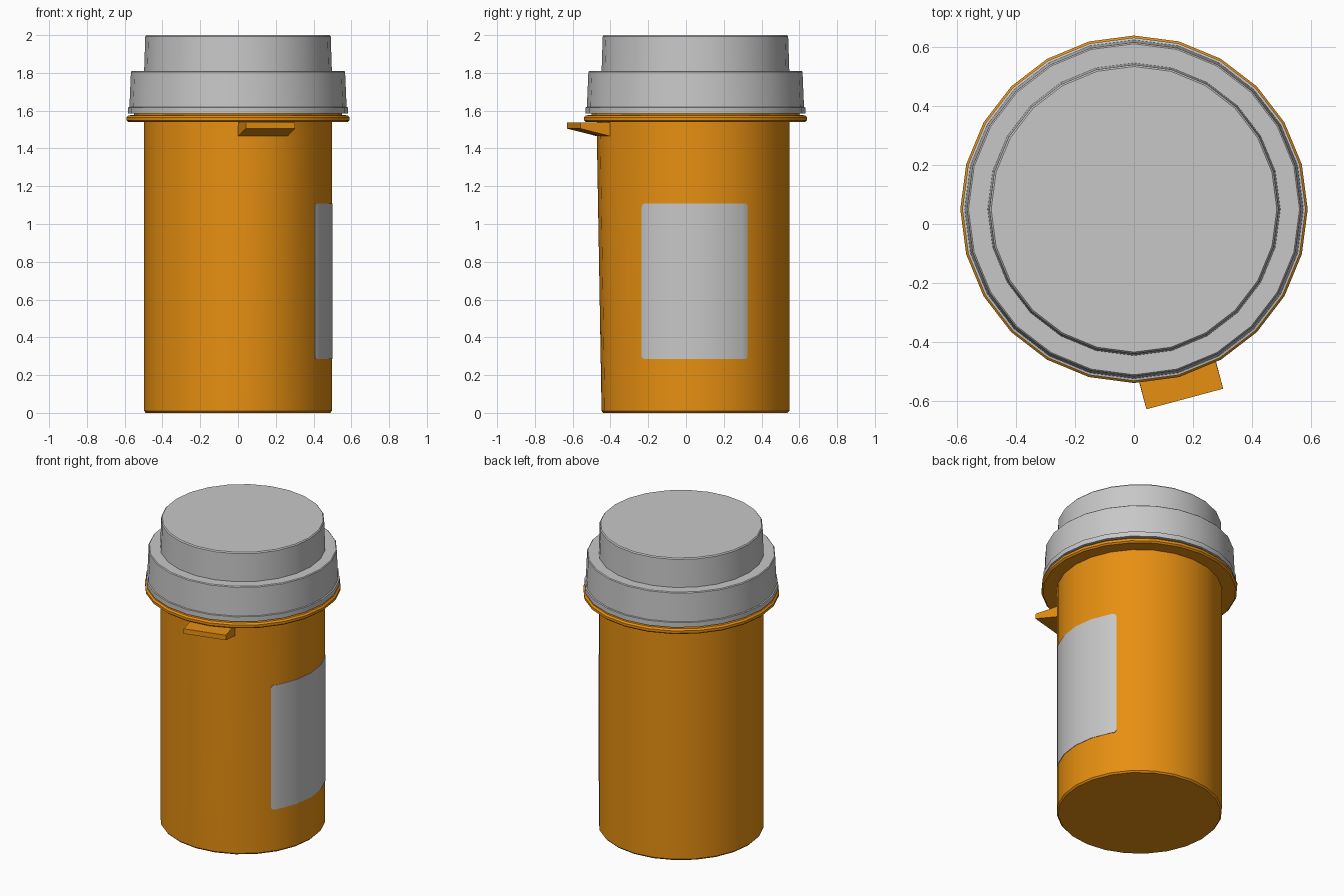
import bpy, bmesh
from math import sin, cos, radians

cube = bpy.data.objects.get("Cube")
if cube:
    bpy.data.objects.remove(cube, do_unlink=True)

SIDES = 24
STEP = 360 / SIDES
AXIS_Y = 0.05
BODY_R = 0.497


def material(name, rgb):
    m = bpy.data.materials.new(name)
    m.use_nodes = True
    m.diffuse_color = (*rgb, 1)
    m.node_tree.nodes["Principled BSDF"].inputs["Base Color"].default_value = (*rgb, 1)
    return m


amber = material("amber plastic", (0.855, 0.296, 0.006))
grey = material("light grey", (0.58, 0.575, 0.575))


def polar(r, angle, z):
    a = radians(angle)
    return (r * cos(a), AXIS_Y + r * sin(a), z)


def finish(name, bm, mat, smooth=True):
    bmesh.ops.recalc_face_normals(bm, faces=bm.faces)
    mesh = bpy.data.meshes.new(name)
    bm.to_mesh(mesh)
    bm.free()
    mesh.materials.append(mat)
    obj = bpy.data.objects.new(name, mesh)
    bpy.context.collection.objects.link(obj)
    if smooth:
        bpy.ops.object.select_all(action="DESELECT")
        obj.select_set(True)
        bpy.context.view_layer.objects.active = obj
        bpy.ops.object.shade_smooth_by_angle(angle=radians(30))
    return obj


def bridge(bm, a, b, closed):
    n = len(a)
    for i in range(n if closed else n - 1):
        j = (i + 1) % n
        bm.faces.new((a[i], a[j], b[j], b[i]))


def lathe(name, profile, mat, adjust=None):
    """Turn a radius/height profile around the bottle axis, capped at both ends."""
    bm = bmesh.new()
    rings = []
    for r, z in profile:
        ring = []
        for i in range(SIDES):
            angle = i * STEP
            radius = adjust(r, z, angle) if adjust else r
            ring.append(bm.verts.new(polar(radius, angle, z)))
        rings.append(ring)
    for a, b in zip(rings, rings[1:]):
        bridge(bm, a, b, True)
    bm.faces.new(rings[0])
    bm.faces.new(rings[-1])
    return finish(name, bm, mat)


# Bottle body with rim; the wall swells a little under the tab
TAB_ANGLES = (270, 285, 300)


def swell(r, z, angle):
    return r + 0.025 if 1.4 < z and r == BODY_R and angle in TAB_ANGLES else r


lathe("bottle_body",
      [(0.488, 0), (BODY_R, 0.01), (BODY_R, 1.465), (BODY_R, 1.54), (0.58, 1.54),
       (0.59, 1.549), (0.59, 1.565), (0.58, 1.575), (0.55, 1.578), (0.55, 1.6)],
      amber, swell)

# Stepped cap
lathe("cap",
      [(0.583, 1.585), (0.583, 1.617), (0.575, 1.619), (0.567, 1.805), (0.562, 1.81),
       (0.497, 1.81), (0.491, 1.993), (0.485, 2.0)], grey)

# Locking tab: wedge reaching out from two wall facets
bm = bmesh.new()
cross_sections = []
for angle in TAB_ANGLES:
    offset = angle - 285
    reach = 0.667
    side = 0.135 * offset / STEP
    tip = [reach * cos(radians(285)) - side * sin(radians(285)),
           AXIS_Y + reach * sin(radians(285)) + side * cos(radians(285))]
    points = [polar(0.515, angle, 1.538), polar(0.522, angle, 1.465),
              (*tip, 1.505), (*tip, 1.538)]
    cross_sections.append([bm.verts.new(p) for p in points])
for a, b in zip(cross_sections, cross_sections[1:]):
    bridge(bm, a, b, True)
bm.faces.new(cross_sections[0])
bm.faces.new(cross_sections[-1])
finish("locking_tab", bm, amber, smooth=False)

# Wrapped label: thin plate following the wall facets, corners trimmed
bm = bmesh.new()
LOW, HIGH = 0.285, 1.108
columns = [(-35, 0.015), (-34.4, 0.005), (-33.2, 0), (-30, 0), (-15, 0), (0, 0),
           (15, 0), (30, 0), (32, 0), (33.2, 0.005), (33.8, 0.015)]
loops = []
for angle, trim in columns:
    half = STEP / 2
    facet_r = BODY_R * cos(radians(half)) / cos(radians(angle % STEP - half))
    loops.append([bm.verts.new(polar(facet_r + depth, angle, z))
                  for depth, z in ((0.003, LOW + trim), (0.003, HIGH - trim),
                                   (-0.002, HIGH - trim), (-0.002, LOW + trim))])
for a, b in zip(loops, loops[1:]):
    bridge(bm, a, b, True)
bm.faces.new(loops[0])
bm.faces.new(loops[-1])
finish("label", bm, grey)
